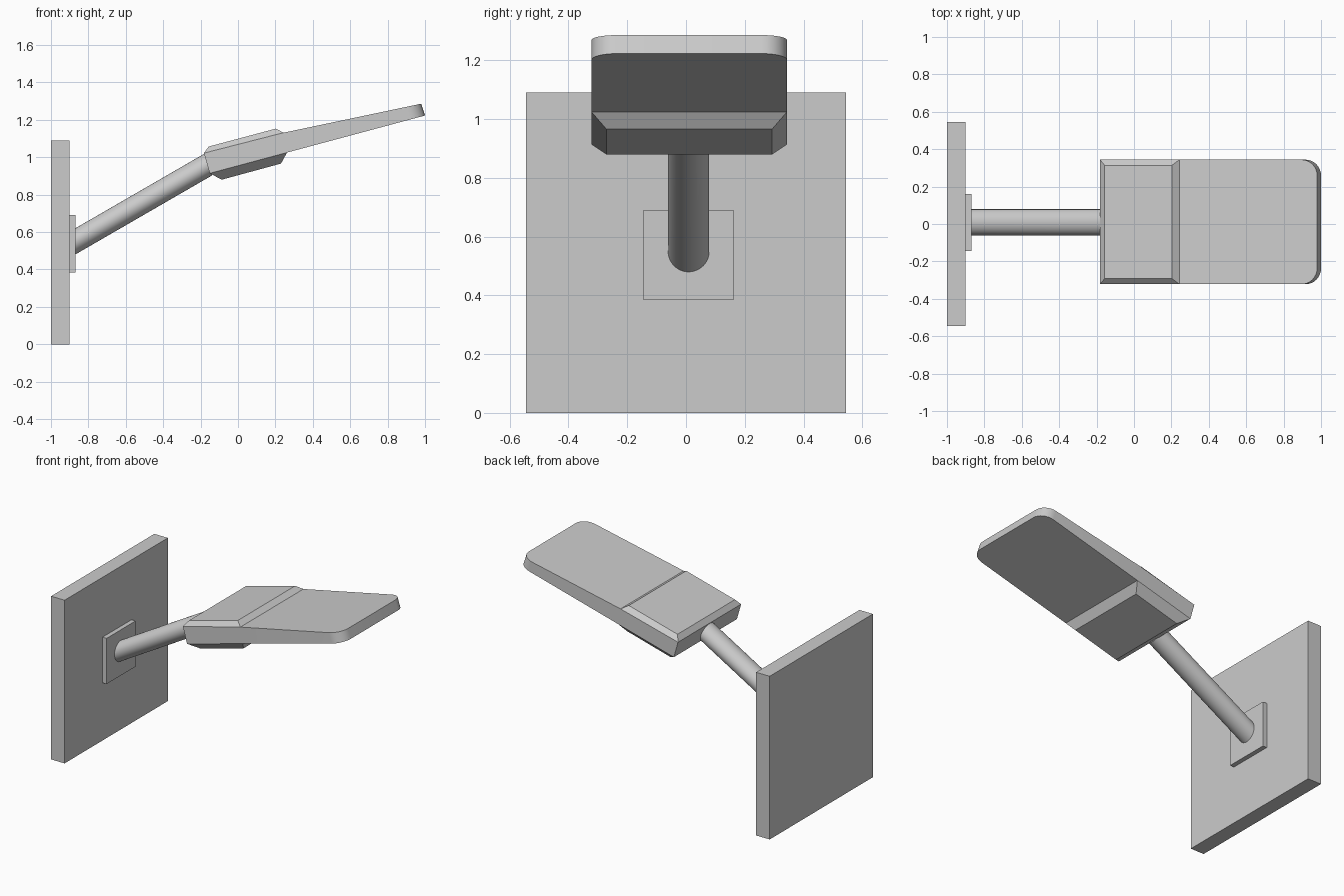
import bpy, bmesh, math
from mathutils import Vector

if "Cube" in bpy.data.objects:
    bpy.data.objects.remove(bpy.data.objects["Cube"])

YC = 0.011   # sideways centre of the arm and head
HW = 0.333   # half width of the head


def finish(name, bm, smooth=False):
    bmesh.ops.remove_doubles(bm, verts=bm.verts, dist=1e-5)
    bmesh.ops.recalc_face_normals(bm, faces=bm.faces)
    me = bpy.data.meshes.new(name)
    bm.to_mesh(me)
    bm.free()
    ob = bpy.data.objects.new(name, me)
    bpy.context.collection.objects.link(ob)
    if smooth:
        bpy.context.view_layer.objects.active = ob
        ob.select_set(True)
        bpy.ops.object.shade_smooth_by_angle(angle=math.radians(30))
        ob.select_set(False)
    return ob


def box(name, lo, hi):
    bm = bmesh.new()
    bmesh.ops.create_cube(bm, size=1)
    for v in bm.verts:
        v.co = Vector([(l + h) / 2 + c * (h - l) for c, l, h in zip(v.co, lo, hi)])
    return finish(name, bm)


def loft(bm, rings, closed=True):
    """Skin between rings of equal length; returns the vertex rings."""
    vr = [[bm.verts.new(p) for p in r] for r in rings]
    n = len(vr[0])
    for a, b in zip(vr, vr[1:]):
        for i in range(n if closed else n - 1):
            j = (i + 1) % n
            bm.faces.new((a[i], a[j], b[j], b[i]))
    return vr


# Wall board and square mounting plate
box("wall_board", (-1, -0.545, 0), (-0.9, 0.545, 1.09))
box("mounting_plate", (-0.9, -0.144, 0.385), (-0.87, 0.161, 0.69))

# Round arm, sheared so its foot lies flat on the plate
bm = bmesh.new()
N = 48
rings = [[(x, 0.009 + 0.07 * math.cos(2 * math.pi * i / N),
           z + 0.07 * math.sin(2 * math.pi * i / N)) for i in range(N)]
         for x, z in ((-0.87, 0.55), (-0.14, 0.972))]
for r in loft(bm, rings):
    bm.faces.new(r)
finish("arm", bm, True)

# Head: chamfered housing, given as (back x, back z, front x, front z, half width)
LEVELS = [(-0.157, 1.057, 0.203, 1.153, 0.303),
          (-0.182, 1.022, 0.243, 1.131, HW),
          (-0.151, 0.914, 0.262, 1.025, HW),
          (-0.087, 0.880, 0.230, 0.966, 0.282)]
bm = bmesh.new()
rings = [[(fx, YC - w, fz), (bx, YC - w, bz), (bx, YC + w, bz), (fx, YC + w, fz)]
         for bx, bz, fx, fz, w in LEVELS]
vr = loft(bm, rings, closed=False)
bm.faces.new(vr[0])
bm.faces.new(vr[3])
for a, b in ((0, 1), (2, 3)):          # front chamfers above and below the panel
    bm.faces.new((vr[a][0], vr[a][3], vr[b][3], vr[b][0]))

# Head: tapering panel with two rounded tip corners
R, L, STEPS = 0.085, 0.755, 8
corner = [(L - R + R * math.sin(a), HW - R + R * math.cos(a))
          for a in (math.pi / 2 * i / STEPS for i in range(STEPS + 1))]
half = [(0, HW)] + corner
outline = half + [(u, -w) for u, w in reversed(half)]
ends = (((0.243, 1.131), (0.979, 1.286)), ((0.262, 1.025), (1.0, 1.223)))
rings = [[(a[0] + (b[0] - a[0]) * u / L, YC + w, a[1] + (b[1] - a[1]) * u / L)
          for u, w in outline] for a, b in ends]
for r in loft(bm, rings, closed=False):
    bm.faces.new(r)
finish("head", bm, True)
